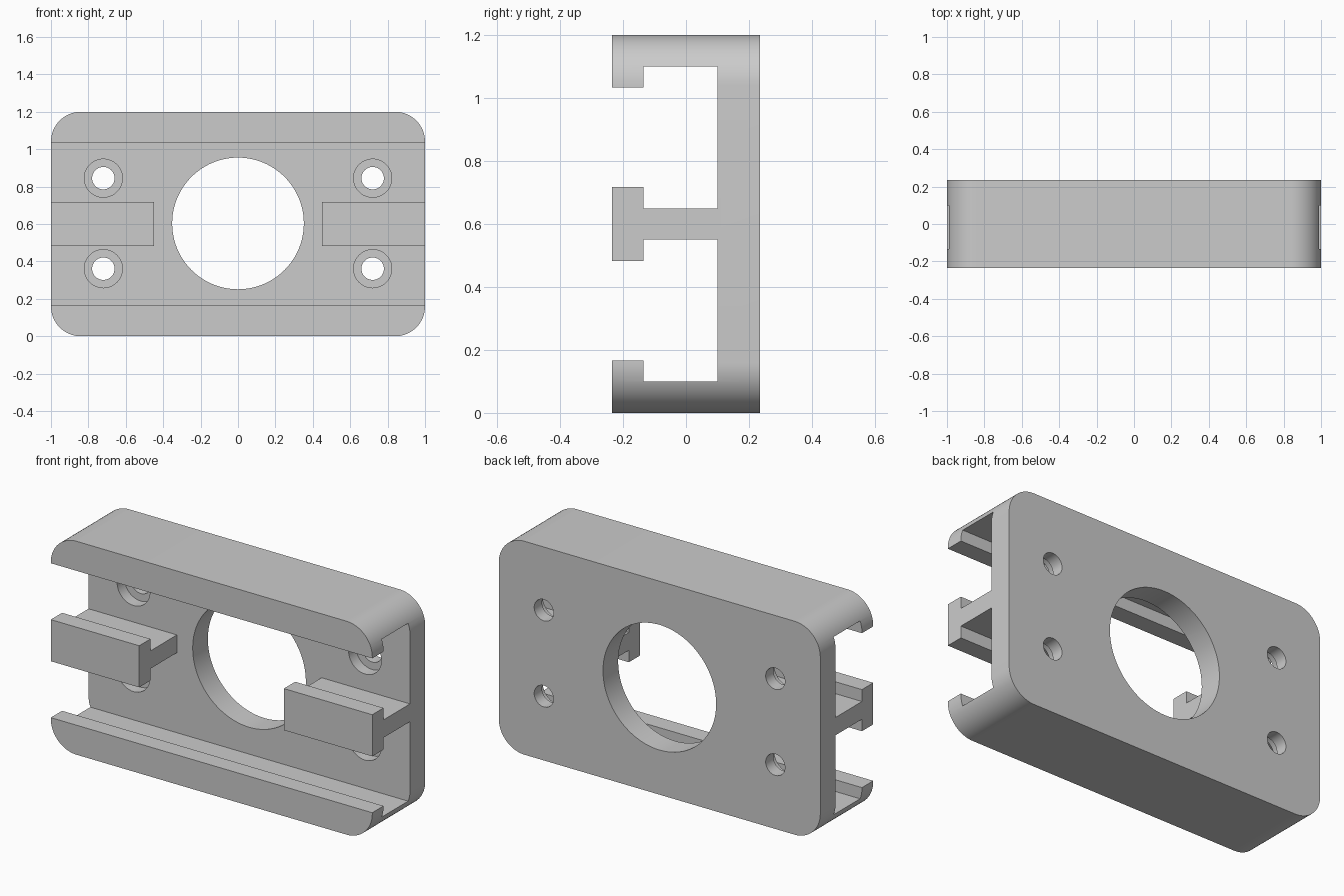
import bpy, bmesh
from math import sin, cos, pi, radians

cube = bpy.data.objects.get("Cube")
if cube:
    bpy.data.objects.remove(cube, do_unlink=True)

grey = bpy.data.materials.new("plain grey")
grey.use_nodes = True
colour = (0.6, 0.6, 0.6, 1)
grey.diffuse_color = colour
grey.node_tree.nodes["Principled BSDF"].inputs["Base Color"].default_value = colour

W, D, H, R = 1.0, 0.235, 1.2, 0.16   # half width, half depth, height, corner radius
FLOOR, LIP = 0.1, -0.135             # front of back plate, back of the lips
MID = H / 2


def prism(name, points, offset):
    """Extrude a closed loop of 3D points by an offset vector."""
    bm = bmesh.new()
    face = bm.faces.new([bm.verts.new(p) for p in points])
    ext = bmesh.ops.extrude_face_region(bm, geom=[face])
    moved = [v for v in ext["geom"] if isinstance(v, bmesh.types.BMVert)]
    bmesh.ops.translate(bm, verts=moved, vec=offset)
    bmesh.ops.recalc_face_normals(bm, faces=bm.faces)
    mesh = bpy.data.meshes.new(name)
    bm.to_mesh(mesh)
    bm.free()
    mesh.materials.append(grey)
    obj = bpy.data.objects.new(name, mesh)
    bpy.context.collection.objects.link(obj)
    return obj


def arc(cx, cz, r, start, end, steps, y):
    angles = [radians(start + (end - start) * i / steps) for i in range(steps + 1)]
    return [(cx + r * cos(a), y, cz + r * sin(a)) for a in angles]


def cylinder(name, x, z, r, y0, y1, sides=48):
    return prism(name, arc(x, z, r, 0, 360, sides, y0)[:-1], (0, y1 - y0, 0))


# Rounded block
outline = []
for i, (sx, sz) in enumerate([(1, 1), (-1, 1), (-1, -1), (1, -1)]):
    outline += arc(sx * (W - R), MID + sz * (MID - R), R, 90 * i, 90 * i + 90, 16, -D)
body = prism("mounting_bracket", outline, (0, 2 * D, 0))

cutters = []

# Two T-shaped channels running the full width
for side in (-1, 1):
    section = [(-0.4, 0.117), (LIP, 0.117), (LIP, 0.05), (FLOOR, 0.05),
               (FLOOR, 0.5), (LIP, 0.5), (LIP, 0.434), (-0.4, 0.434)]
    cutters.append(prism("channel_cutter",
                         [(-1.2, y, MID + side * z) for y, z in section], (2.4, 0, 0)))

# Gap in the middle rail
gap = [(-0.45, -0.4), (0.45, -0.4), (0.45, FLOOR), (-0.45, FLOOR)]
cutters.append(prism("gap_cutter", [(x, y, 0.35) for x, y in gap], (0, 0, 0.5)))

# Large opening and four counterbored screw holes
cutters.append(cylinder("opening_cutter", 0, MID + 0.003, 0.352, 0.0, 0.4, 96))
for x in (-0.72, 0.72):
    for z in (0.361, 0.845):
        cutters.append(cylinder("screw_cutter", x, z, 0.06, 0.0, 0.4))
        cutters.append(cylinder("counterbore_cutter", x, z, 0.102, 0.0, 0.165))

bpy.ops.object.select_all(action="DESELECT")
bpy.context.view_layer.objects.active = body
body.select_set(True)
for cutter in cutters:
    cutter.hide_render = True
    mod = body.modifiers.new("cut", "BOOLEAN")
    mod.operation = "DIFFERENCE"
    mod.solver = "EXACT"
    mod.object = cutter
    bpy.ops.object.modifier_apply(modifier=mod.name)
    bpy.data.objects.remove(cutter, do_unlink=True)

bpy.ops.object.shade_smooth_by_angle(angle=radians(30))
